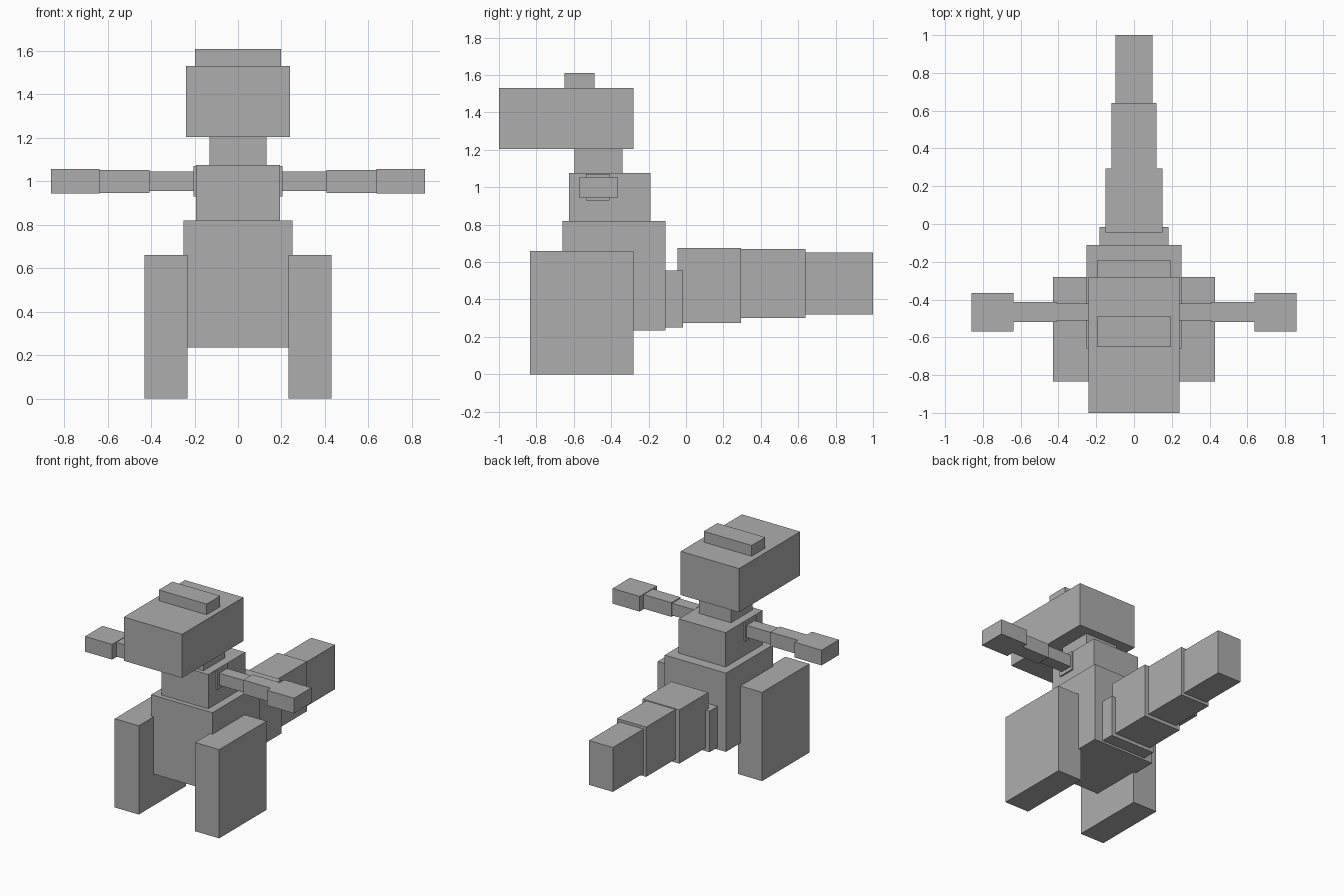
import bpy
import bmesh
from mathutils import Vector

default = bpy.data.objects.get("Cube")
if default:
    bpy.data.objects.remove(default, do_unlink=True)

grey = bpy.data.materials.new("plain_grey")
grey.use_nodes = True
colour = (0.42, 0.42, 0.42, 1)
grey.diffuse_color = colour
grey.node_tree.nodes["Principled BSDF"].inputs["Base Color"].default_value = colour


def block(name, x, y, z):
    """Flat-faced box spanning the given (low, high) ranges."""
    low, high = (Vector(c) for c in zip(x, y, z))
    bm = bmesh.new()
    bmesh.ops.create_cube(bm, size=1)
    bmesh.ops.scale(bm, vec=high - low, verts=bm.verts)
    bmesh.ops.translate(bm, vec=(low + high) / 2, verts=bm.verts)
    mesh = bpy.data.meshes.new(name)
    bm.to_mesh(mesh)
    bm.free()
    mesh.materials.append(grey)
    obj = bpy.data.objects.new(name, mesh)
    bpy.context.collection.objects.link(obj)
    return obj


def centred(name, half_width, y, z):
    block(name, (-half_width, half_width), y, z)


def pair(name, x, y, z):
    block("left_" + name, x, y, z)
    block("right_" + name, (-x[1], -x[0]), y, z)


# Head and crest
centred("head", 0.24, (-1.0, -0.28), (1.205, 1.53))
centred("head_crest", 0.197, (-0.65, -0.49), (1.53, 1.61))

# Neck and body
centred("neck", 0.132, (-0.595, -0.34), (1.075, 1.205))
centred("chest", 0.193, (-0.625, -0.19), (0.82, 1.075))
centred("belly", 0.252, (-0.66, -0.11), (0.235, 0.82))

# Tail, tapering to the back
centred("tail_base", 0.183, (-0.11, -0.015), (0.25, 0.555))
centred("tail_inner", 0.152, (-0.045, 0.295), (0.275, 0.675))
centred("tail_middle", 0.12, (0.295, 0.64), (0.30, 0.67))
centred("tail_tip", 0.098, (0.64, 1.0), (0.32, 0.65))

# Legs
pair("leg", (0.232, 0.43), (-0.835, -0.28), (0, 0.66))

# Arms
pair("shoulder", (0.17, 0.205), (-0.535, -0.408), (0.93, 1.07))
pair("upper_arm", (0.19, 0.41), (-0.512, -0.42), (0.955, 1.045))
pair("forearm", (0.408, 0.64), (-0.52, -0.412), (0.947, 1.052))
pair("hand", (0.637, 0.86), (-0.57, -0.365), (0.943, 1.056))
